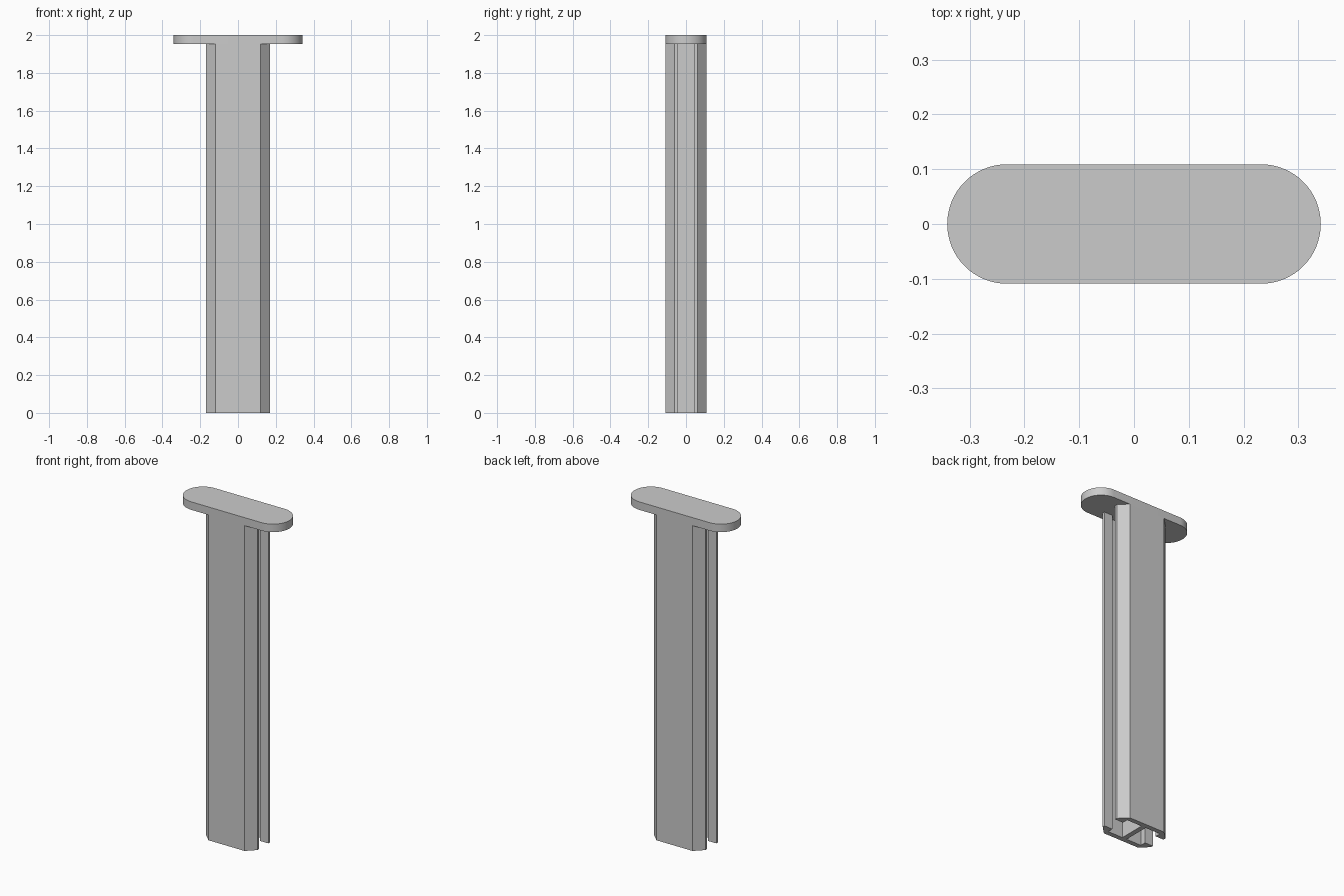
import bpy
import bmesh
import math

cube = bpy.data.objects.get("Cube")
if cube:
    bpy.data.objects.remove(cube, do_unlink=True)

HALF_DEPTH = 0.109
CAP_BOTTOM = 1.952
TOP = 2.0

grey = bpy.data.materials.new("plain_grey")
grey.use_nodes = True
colour = (0.6, 0.6, 0.6, 1)
grey.diffuse_color = colour
grey.node_tree.nodes["Principled BSDF"].inputs["Base Color"].default_value = colour


def extrude_profile(name, outline, bottom, top):
    """Make a solid prism from a closed counter-clockwise outline."""
    bm = bmesh.new()
    face = bm.faces.new([bm.verts.new((x, y, bottom)) for x, y in outline])
    result = bmesh.ops.extrude_face_region(bm, geom=[face], use_keep_orig=True)
    raised = [v for v in result["geom"] if isinstance(v, bmesh.types.BMVert)]
    bmesh.ops.translate(bm, verts=raised, vec=(0, 0, top - bottom))
    bmesh.ops.recalc_face_normals(bm, faces=bm.faces)
    mesh = bpy.data.meshes.new(name)
    bm.to_mesh(mesh)
    bm.free()
    mesh.materials.append(grey)
    obj = bpy.data.objects.new(name, mesh)
    bpy.context.collection.objects.link(obj)
    return obj


# Slotted post: one quarter of the section, mirrored to all four corners
quarter = [(0.015, 0.08), (0.115, 0.08), (0.115, 0.045),
           (0.17, 0.045), (0.17, 0.06), (0.12, HALF_DEPTH)]
right_half = [(x, -y) for x, y in reversed(quarter)] + quarter
section = right_half + [(-x, -y) for x, y in right_half]
extrude_profile("slotted_post", section, 0, CAP_BOTTOM)

# Rounded cap plate
STEPS = 32
end_centre = 0.341 - HALF_DEPTH
right_end = []
for i in range(STEPS + 1):
    angle = math.pi * (i / STEPS - 0.5)
    right_end.append((end_centre + HALF_DEPTH * math.cos(angle),
                      HALF_DEPTH * math.sin(angle)))
stadium = right_end + [(-x, -y) for x, y in right_end]
cap = extrude_profile("cap_plate", stadium, CAP_BOTTOM, TOP)

bpy.ops.object.select_all(action="DESELECT")
cap.select_set(True)
bpy.context.view_layer.objects.active = cap
bpy.ops.object.shade_smooth_by_angle(angle=math.radians(30))
